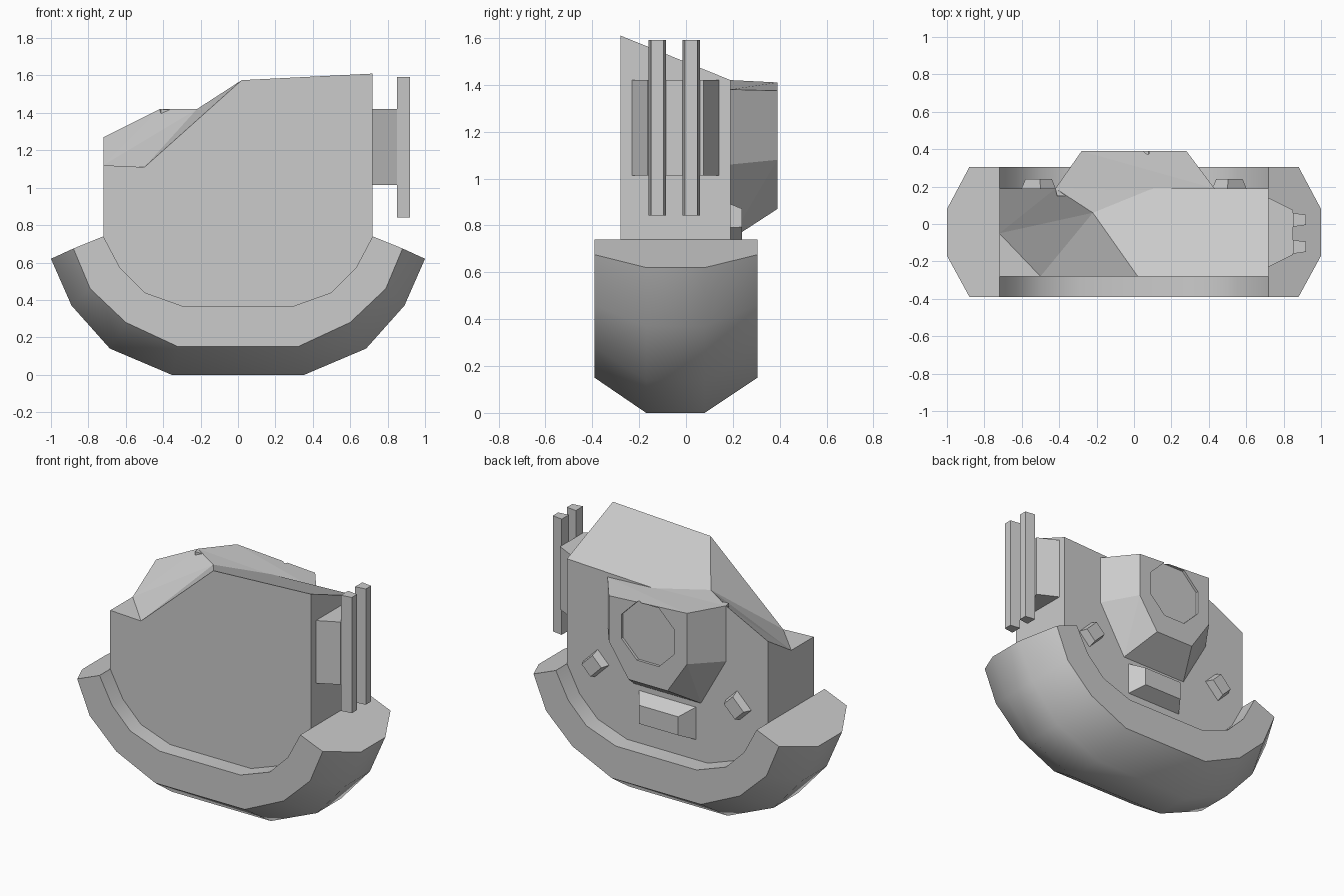
import bpy, bmesh, math
from mathutils import Matrix, Vector

if "Cube" in bpy.data.objects:
    bpy.data.objects.remove(bpy.data.objects["Cube"])


def make(name, verts, faces=None, smooth=False):
    """Mesh from faces, or the convex hull of the points when faces is None."""
    bm = bmesh.new()
    vs = [bm.verts.new(v) for v in verts]
    if faces is None:
        r = bmesh.ops.convex_hull(bm, input=vs)
        junk = list({g for g in r["geom_interior"] + r["geom_unused"]
                     if isinstance(g, bmesh.types.BMVert)})
        bmesh.ops.delete(bm, geom=junk, context='VERTS')
        bmesh.ops.dissolve_limit(bm, angle_limit=0.01, verts=bm.verts, edges=bm.edges)
    else:
        for f in faces:
            bm.faces.new([vs[i] for i in f])
    bmesh.ops.recalc_face_normals(bm, faces=bm.faces)
    me = bpy.data.meshes.new(name)
    bm.to_mesh(me)
    bm.free()
    ob = bpy.data.objects.new(name, me)
    bpy.context.collection.objects.link(ob)
    if smooth:
        bpy.context.view_layer.objects.active = ob
        ob.select_set(True)
        bpy.ops.object.shade_smooth_by_angle(angle=math.radians(42))
        ob.select_set(False)
    return ob


def mirrored(half):
    return half + [(-x, z) for x, z in reversed(half)]


# Curved lower guard: a bevelled cross-section swept along a half octagon-like arc
inner = mirrored([(-.72, .74), (-.63, .57), (-.50, .44), (-.29, .365)])
edge = mirrored([(-.88, .675), (-.79, .46), (-.60, .28), (-.32, .15)])
outer = mirrored([(-1, .62), (-.89, .37), (-.685, .14), (-.355, 0)])
sections = [(inner, -.39), (edge, -.39), (outer, -.17),
            (outer, .08), (edge, .305), (inner, .305)]
verts = [(p[i][0], y, p[i][1]) for i in range(8) for p, y in sections]
faces = [[i*6+j, i*6+(j+1) % 6, (i+1)*6+(j+1) % 6, (i+1)*6+j]
         for i in range(7) for j in range(6)]
faces += [list(range(6)), list(range(42, 48))]
make("lower_guard", verts, faces, smooth=True)

# Main body: lower arc front and back, with a faceted sloping roof
verts = [(x, -.28, z) for x, z in inner] + [(x, .19, z) for x, z in inner]
verts += [(.72, -.28, 1.61), (.02, -.28, 1.575), (-.5, -.28, 1.11), (-.72, -.28, 1.12),
          (.72, .19, 1.42), (.1, .19, 1.395), (-.42, .19, 1.42), (-.72, .19, 1.27),
          (-.72, -.05, 1.12), (-.22, .06, 1.42)]
faces = [[i, i+1, i+9, i+8] for i in range(7)]
faces += [list(range(8)) + [16, 17, 18, 19],
          list(range(8, 16)) + [20, 21, 22, 23],
          [7, 15, 20, 16], [0, 19, 24, 23, 8],
          [16, 20, 21, 25, 17], [25, 21, 22], [18, 17, 25],
          [24, 18, 25], [24, 25, 22], [24, 22, 23], [19, 18, 24]]
make("main_body", verts, faces)

# Raised rear housing with bevelled sides
base = [(-.42, 1.42), (.43, 1.38), (.43, 1.06), (.24, .74), (-.24, .74), (-.42, 1.06)]
face = [(-.28, 1.41), (.28, 1.375), (.28, 1.08), (.14, .87), (-.14, .87), (-.28, 1.08)]
pts = [(x, .19, z) for x, z in base] + [(x, .39, z) for x, z in face]
pts += [(x * .98, .15, z) for x, z in base]
housing = make("rear_housing", pts)

# Shallow octagonal recess in the housing
a = [math.pi / 8 + k * math.pi / 4 for k in range(8)]
cutter = make("recess_cutter", [(.205 * math.cos(t), y, 1.2 + .205 * math.sin(t))
                                for y in (.373, .45) for t in a])
cutter.hide_render = True
cutter.hide_set(True)
mod = housing.modifiers.new("recess", 'BOOLEAN')
mod.operation, mod.object, mod.solver = 'DIFFERENCE', cutter, 'EXACT'


def frustum(name, base_rect, top_rect, d0, d1, mat):
    """Tapered block: two (x, z) half-size rectangles at depths d0 and d1."""
    pts = [mat @ Vector((sx * r[0], d, sz * r[1]))
           for r, d in ((base_rect, d0), (top_rect, d1))
           for sx in (-1, 1) for sz in (-1, 1)]
    return make(name, pts)


# Rear blocks
frustum("rear_centre_block", (.21, .11), (.14, .06), .18, .28,
        Matrix.Translation((0, 0, .60)))
for s in (-1, 1):
    frustum("rear_small_block", (.075, .06), (.055, .045), .18, .24,
            Matrix.Translation((s * .51, 0, .80)) @ Matrix.Rotation(s * math.radians(45), 4, 'Y'))

# Side mount and its two upright bars (depth axis turned toward +x)
turn = Matrix.Rotation(-math.pi / 2, 4, 'Z')
frustum("side_mount", (.195, .203), (.12, .203), .70, .85,
        Matrix.Translation((0, -.045, 1.217)) @ turn)
for y in (-.122, .022):
    frustum("upright_bar", (.037, .375), (.027, .375), .85, .92,
            Matrix.Translation((0, y, 1.217)) @ turn)
